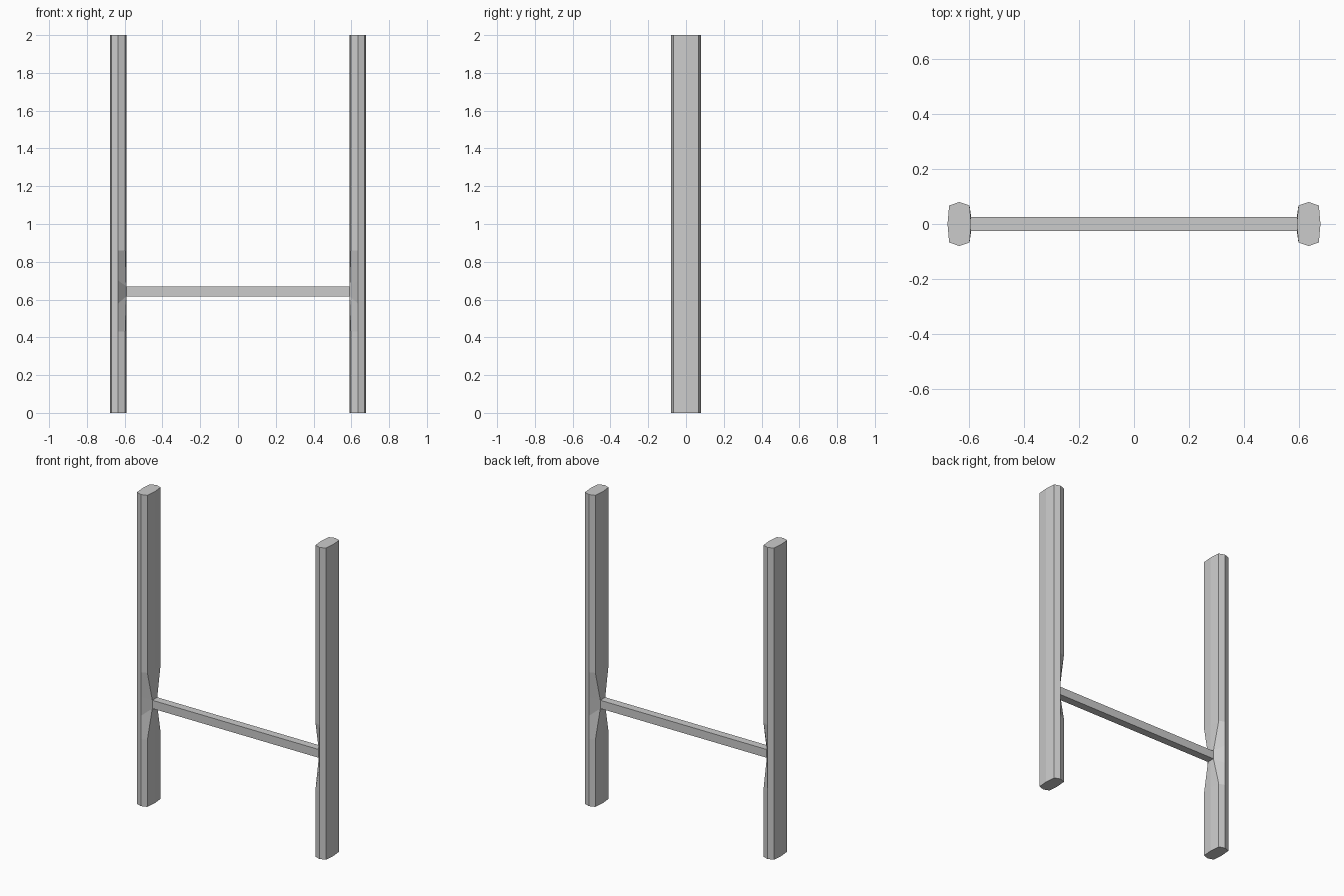
import bpy, bmesh

if "Cube" in bpy.data.objects:
    bpy.data.objects.remove(bpy.data.objects["Cube"])

CX = 0.634            # post centre
BAR_Z = (0.617, 0.67) # crossbar bottom and top
BAR_Y = 0.025         # crossbar half depth
# eight-sided post section; local x points outward
SECTION = [(-0.043, 0), (-0.037, -0.067), (0, -0.08), (0.037, -0.067),
           (0.043, 0), (0.037, 0.067), (0, 0.08), (-0.037, 0.067)]


def finish(name, bm):
    bmesh.ops.recalc_face_normals(bm, faces=bm.faces)
    mesh = bpy.data.meshes.new(name)
    bm.to_mesh(mesh)
    bm.free()
    obj = bpy.data.objects.new(name, mesh)
    bpy.context.collection.objects.link(obj)
    return obj


def ring(bm, z, pinch=False, side_z=None):
    verts = []
    for i, (x, y) in enumerate(SECTION):
        h = z
        if i in (2, 6) and side_z is not None:
            h = side_z
        if pinch and i in (1, 7):
            x, y = -0.043, (-BAR_Y if y < 0 else BAR_Y)
        verts.append(bm.verts.new((CX + x, y, h)))
    return verts


# Posts: inner edges taper into the crossbar joint
bm = bmesh.new()
rings = [ring(bm, 0), ring(bm, 0.43),
         ring(bm, BAR_Z[0], True, 0.58), ring(bm, BAR_Z[1], True, 0.70),
         ring(bm, 0.86), ring(bm, 2)]
for a, b in zip(rings, rings[1:]):
    for i in range(8):
        j = (i + 1) % 8
        bm.faces.new((a[i], a[j], b[j], b[i]))
bm.faces.new(rings[0])
bm.faces.new(rings[-1])
posts = finish("side_posts", bm)
posts.modifiers.new("mirror", 'MIRROR').use_axis[0] = True

# Crossbar
bm = bmesh.new()
bmesh.ops.create_cube(bm, size=1)
bmesh.ops.scale(bm, vec=(2 * (CX - 0.043), 2 * BAR_Y, BAR_Z[1] - BAR_Z[0]), verts=bm.verts)
bmesh.ops.translate(bm, vec=(0, 0, sum(BAR_Z) / 2), verts=bm.verts)
finish("crossbar", bm)
